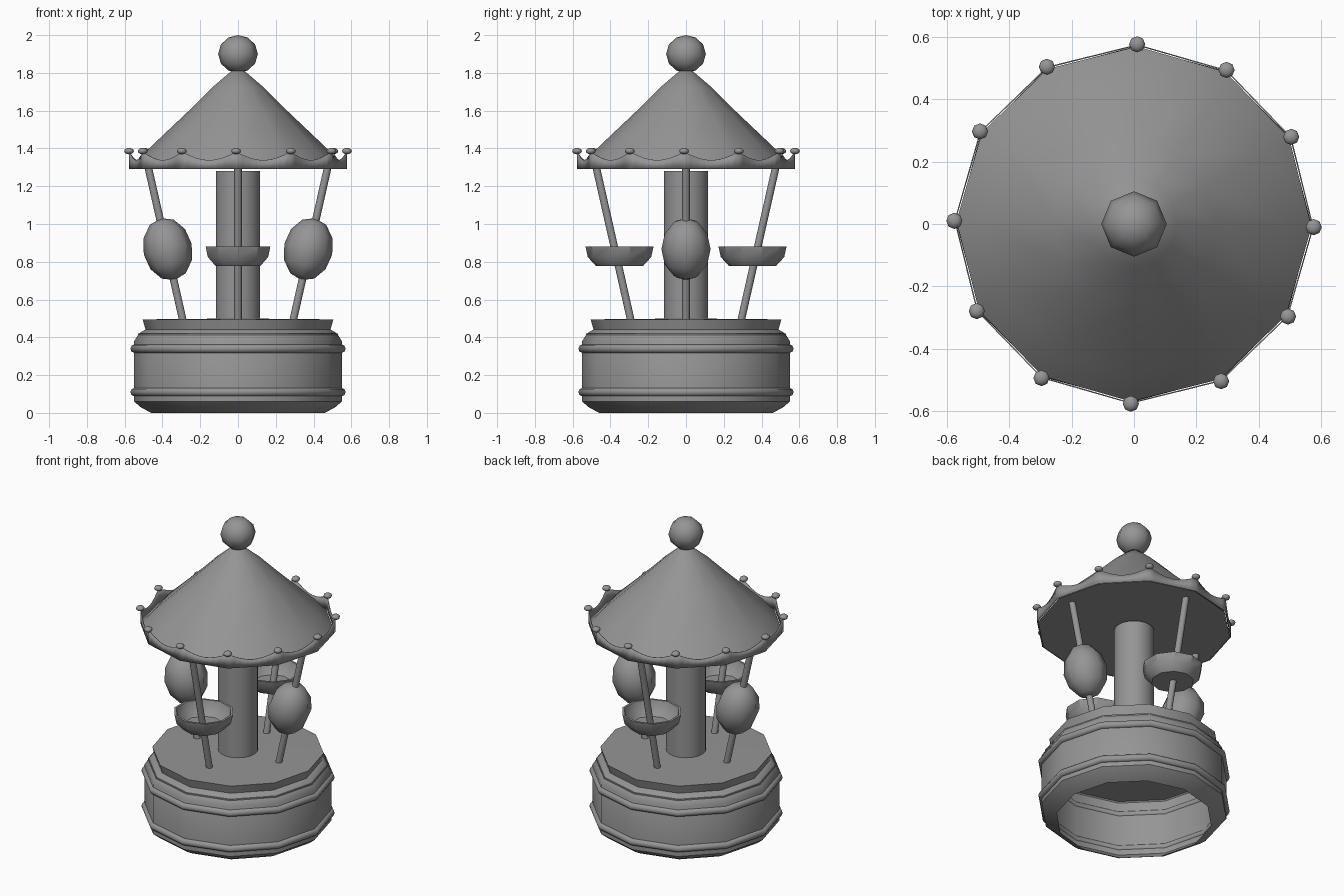
import bpy, bmesh
from math import sin, cos, pi, radians, atan2
from mathutils import Vector, Matrix

if "Cube" in bpy.data.objects:
    bpy.data.objects.remove(bpy.data.objects["Cube"], do_unlink=True)

grey = bpy.data.materials.new("plain grey")
grey.use_nodes = True
TONE = (0.3, 0.3, 0.3, 1)
grey.diffuse_color = TONE
grey.node_tree.nodes["Principled BSDF"].inputs["Base Color"].default_value = TONE

SIDES = 12
ROOF_TURN = radians(-1)
RIM = 0.577


def finish(bm, name, smooth=40):
    bmesh.ops.recalc_face_normals(bm, faces=bm.faces)
    mesh = bpy.data.meshes.new(name)
    bm.to_mesh(mesh)
    bm.free()
    obj = bpy.data.objects.new(name, mesh)
    bpy.context.collection.objects.link(obj)
    mesh.materials.append(grey)
    bpy.ops.object.select_all(action="DESELECT")
    obj.select_set(True)
    bpy.context.view_layer.objects.active = obj
    bpy.ops.object.shade_smooth_by_angle(angle=radians(smooth))
    return obj


def lathe(name, profile, sides, turn=0, centre=(0, 0, 0), loop=False, smooth=40):
    """Spin a (radius, height) profile around a vertical axis."""
    bm = bmesh.new()
    rings = []
    for r, z in profile:
        if r == 0:
            rings.append([bm.verts.new((0, 0, z))] * sides)
        else:
            rings.append([bm.verts.new((r * cos(turn + 2 * pi * i / sides),
                                        r * sin(turn + 2 * pi * i / sides), z))
                          for i in range(sides)])
    pairs = list(zip(rings, rings[1:]))
    if loop:
        pairs.append((rings[-1], rings[0]))
    for low, high in pairs:
        for i in range(sides):
            j = (i + 1) % sides
            corners = list(dict.fromkeys((low[i], low[j], high[j], high[i])))
            if len(corners) > 2:
                bm.faces.new(corners)
    bmesh.ops.translate(bm, verts=bm.verts, vec=centre)
    return finish(bm, name, smooth)


def ball(name, centre, scale, segments, rings, tilt=Matrix()):
    bm = bmesh.new()
    bmesh.ops.create_uvsphere(bm, u_segments=segments, v_segments=rings, radius=1)
    bm.transform(Matrix.Translation(centre) @ tilt.to_4x4() @ Matrix.Diagonal((*scale, 1)))
    return finish(bm, name, 60)


# Hollow base, platform and trim rings
lathe("base_drum", [(0.46, 0), (0.515, 0.03), (0.55, 0.06), (0.55, 0.38), (0.525, 0.42),
                    (0.49, 0.442), (0, 0.442)], SIDES, smooth=35)
lathe("base_lining", [(0.46, 0), (0.53, 0.06), (0.53, 0.42), (0, 0.42)], SIDES, smooth=35)
lathe("platform", [(0, 0.442), (0.49, 0.442), (0.505, 0.495), (0, 0.5)], SIDES, smooth=35)
for label, z in (("lower", 0.11), ("upper", 0.34)):
    tube = [(0.547 + 0.023 * cos(pi * k / 4), z + 0.023 * sin(pi * k / 4)) for k in range(8)]
    lathe(label + "_trim_ring", tube, SIDES, loop=True, smooth=60)

# Centre column
lathe("column", [(0, 0.49), (0.117, 0.49), (0.117, 1.28), (0, 1.28)], 32)

# Roof cone with flat underside, and top ball
lathe("roof", [(0, 1.29), (0.57, 1.29), (0.49, 1.382), (0.26, 1.6), (0.14, 1.72),
               (0.035, 1.81), (0, 1.815)], SIDES, ROOF_TURN, smooth=35)
ball("top_ball", (0, 0, 1.9), (0.105, 0.105, 0.1), 8, 6)

# Scalloped valance standing on the roof rim
bm = bmesh.new()
STEPS = 8
corners = [Vector((RIM * cos(ROOF_TURN + 2 * pi * i / SIDES),
                   RIM * sin(ROOF_TURN + 2 * pi * i / SIDES), 0)) for i in range(SIDES)]
low, high = [], []
for i, corner in enumerate(corners):
    for s in range(STEPS):
        t = s / STEPS
        p = corner.lerp(corners[(i + 1) % SIDES], t)
        low.append(bm.verts.new((p.x, p.y, 1.29)))
        high.append(bm.verts.new((p.x, p.y, 1.382 - 0.044 * sin(pi * t))))
for i in range(len(low)):
    j = (i + 1) % len(low)
    bm.faces.new((low[i], low[j], high[j], high[i]))
valance = finish(bm, "valance", 35)
thick = valance.modifiers.new("thickness", "SOLIDIFY")
thick.thickness = 0.004

# Small balls on the valance points
for i, corner in enumerate(corners):
    ball(f"rim_ball_{i + 1}", corner + Vector((0, 0, 1.386)), (0.026, 0.026, 0.017), 8, 6)

# Leaning poles, each with a pod or a bowl seat
FOOT, HEAD = Vector((0.292, 0, 0.49)), Vector((0.474, 0, 1.295))
LEAN = atan2(HEAD.x - FOOT.x, HEAD.z - FOOT.z)
BOWL = [(0, 0.778), (0.125, 0.778), (0.168, 0.825), (0.18, 0.88), (0.166, 0.88),
        (0.152, 0.833), (0.115, 0.795), (0, 0.795)]
for i, side in enumerate(("left", "back", "right", "front")):
    spin = Matrix.Rotation(i * pi / 2, 4, "Z")
    lean = spin @ Matrix.Rotation(LEAN, 4, "Y")
    bm = bmesh.new()
    bmesh.ops.create_cone(bm, cap_ends=True, segments=12, radius1=0.02, radius2=0.02,
                          depth=(HEAD - FOOT).length)
    bm.transform(Matrix.Translation(spin @ ((FOOT + HEAD) / 2)) @ lean)
    finish(bm, side + "_pole")
    if i % 2 == 0:
        ball(side + "_pod", spin @ Vector((0.372, 0, 0.867)), (0.13, 0.13, 0.168), 8, 6, lean)
    else:
        lathe(side + "_bowl_seat", BOWL, 10, i * pi / 2, spin @ Vector((0.352, 0, 0)), smooth=35)
